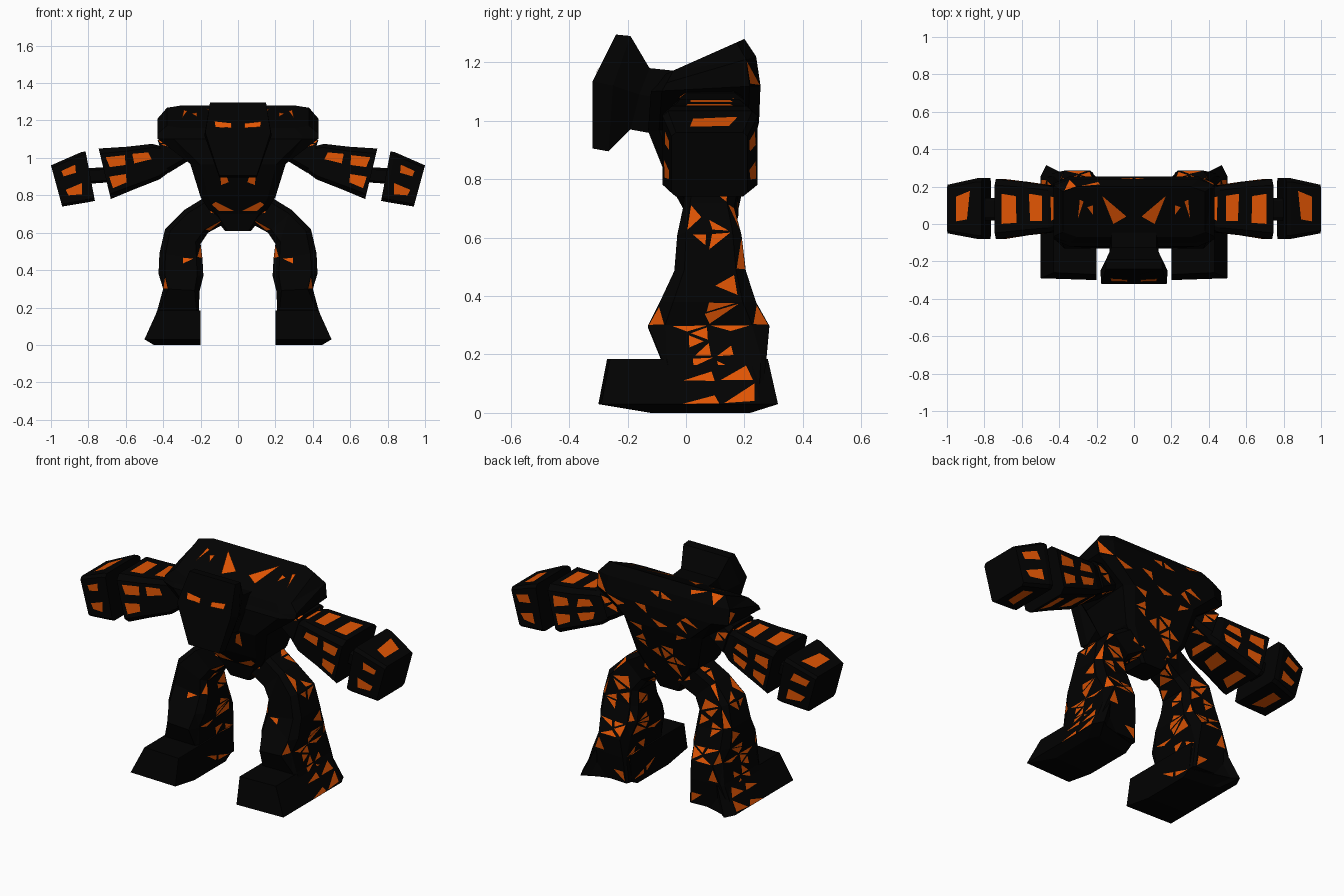
import bpy, bmesh, random
from mathutils import Vector

if "Cube" in bpy.data.objects:
    bpy.data.objects.remove(bpy.data.objects["Cube"])


def material(name, rgb):
    m = bpy.data.materials.new(name)
    m.diffuse_color = (*rgb, 1)
    m.use_nodes = True
    m.node_tree.nodes["Principled BSDF"].inputs["Base Color"].default_value = m.diffuse_color
    return m


ROCK = material("dark_rock", (0.0005, 0.0005, 0.0005))
LAVA = material("lava", (0.75, 0.09, 0.001))


def ring(a, b, y0, y1, tilt=0, c=0.14, split=False):
    """Chamfered rectangle: a-b is a line in the xz plane, y0-y1 the depth, tilt lifts the back."""
    a, b = Vector((a[0], 0, a[1])), Vector((b[0], 0, b[1]))
    uv = [(c, 0), (1 - c, 0), (1, c), (1, 1 - c), (1 - c, 1), (c, 1), (0, 1 - c), (0, c)]
    if split:
        uv.insert(5, (0.5, 1))
        uv.insert(1, (0.5, 0))
    return [a.lerp(b, u) + Vector((0, y0 + (y1 - y0) * v, tilt * (v - 0.5))) for u, v in uv]


def add_object(name, me, mirror=True):
    ob = bpy.data.objects.new(name, me)
    bpy.context.collection.objects.link(ob)
    if mirror:
        ob.modifiers.new("mirror", "MIRROR").use_mirror_merge = False


def loft(name, rings, cracks=0.0, shard=0, seed=1, mirror=True, inset=0.06, wobble=0.4,
         min_area=0.002, keep=None):
    """Skin the rings, then open lava patches; shard = largest edge of a triangular patch grid."""
    rng = random.Random(seed)
    bm = bmesh.new()
    vs = [[bm.verts.new(p) for p in r] for r in rings]
    n = len(vs[0])
    for lo, hi in zip(vs, vs[1:]):
        for i in range(n):
            j = (i + 1) % n
            bm.faces.new((lo[i], lo[j], hi[j], hi[i]))
    bm.faces.new(vs[0][::-1])
    bm.faces.new(vs[-1])
    bmesh.ops.recalc_face_normals(bm, faces=bm.faces[:])
    for _ in range(3 if shard else 0):
        bmesh.ops.triangulate(bm, faces=bm.faces[:])
        bmesh.ops.subdivide_edges(bm, edges=[e for e in bm.edges if e.calc_length() > shard], cuts=1)
    if shard:
        bmesh.ops.triangulate(bm, faces=bm.faces[:])
    for f in bm.faces[:]:
        if len(f.verts) > 4 or f.calc_area() < min_area or rng.random() > cracks:
            continue
        if keep and not keep(f.calc_center_median()):
            continue
        shortest = min(e.calc_length() for e in f.edges)
        bmesh.ops.inset_individual(bm, faces=[f], thickness=shortest * inset)
        mid = f.calc_center_median()
        for v in f.verts:
            v.co = v.co.lerp(mid, rng.uniform(0, wobble))
        f.material_index = 1
    me = bpy.data.meshes.new(name)
    bm.to_mesh(me)
    bm.free()
    me.materials.append(ROCK)
    me.materials.append(LAVA)
    add_object(name, me, mirror)


# torso: (half width, height, front, back, tilt)
torso = [(0.07, 0.61, 0.01, 0.16, 0), (0.14, 0.70, -0.01, 0.18, 0),
         (0.20, 0.79, -0.06, 0.20, 0), (0.255, 0.98, -0.13, 0.25, 0.03),
         (0.43, 1.11, -0.12, 0.255, 0.02), (0.43, 1.17, -0.10, 0.24, 0.10),
         (0.38, 1.22, -0.07, 0.20, 0.12)]
loft("torso", [ring((-w, z), (w, z), f, b, t, 0.1) for w, z, f, b, t in torso],
     0.28, 0.15, 2, mirror=False, min_area=0.0018, keep=lambda p: p.y > 0.185)


# head: rings of (y, z, half width) for chin, cheek and crown
def head_ring(*levels):
    right = [Vector((w, y, z)) for y, z, w in levels]
    return right + [Vector((-p.x, p.y, p.z)) for p in reversed(right)]


loft("head", [
    head_ring((-.32, .905, .10), (-.32, 1.135, .175), (-.24, 1.295, .15)),
    head_ring((-.265, .895, .10), (-.25, 1.12, .18), (-.19, 1.29, .15)),
    head_ring((-.19, .97, .09), (-.16, 1.09, .13), (-.125, 1.18, .12)),
    head_ring((-.08, .95, .09), (-.05, 1.07, .13), (-.03, 1.17, .12))], mirror=False)


# flat lava shapes given as corner points: eyes, shoulder-top, chest and hip cracks
def patch(name, pts):
    me = bpy.data.meshes.new(name)
    me.from_pydata(pts, [], [tuple(range(len(pts)))])
    me.materials.append(LAVA)
    add_object(name, me)


def top_z(y):
    return 1.164 + (y + 0.07) * 0.12 / 0.27


def chest_y(z):
    return -0.06 - (z - 0.79) * (0.4 if z > 0.79 else 0.556)


patch("eye", [(.035, -.309, 1.16), (.12, -.307, 1.165), (.125, -.292, 1.195), (.035, -.297, 1.185)])
for i, tri in enumerate([[(.04, .04), (.11, .0), (.17, .15)], [(.22, .05), (.25, .09), (.22, .1)],
                         [(.27, .12), (.30, .03), (.29, .13)]]):
    patch(f"shoulder_crack_{i}", [(x, y, top_z(y) + 0.003) for x, y in tri])
for i, quad in enumerate([[(.05, .87), (.09, .855), (.10, .95), (.07, .93)],
                          [(.02, .715), (.10, .715), (.14, .75), (.12, .765)]]):
    patch(f"chest_crack_{i}", [(x, chest_y(z) - 0.003, z) for x, z in quad])

# legs: inner point, outer point, front, back, tilt, chamfer; the heel flares into the foot
leg = [((.05, .66), (.16, .80), .00, .18), ((.16, .60), (.29, .72), -.01, .165),
       ((.20, .54), (.39, .62), -.03, .19), ((.19, .46), (.42, .49), -.04, .205),
       ((.185, .37), (.425, .38), -.09, .24), ((.205, .29), (.40, .30), -.13, .285),
       ((.21, .18), (.43, .19), -.085, .275, 0, .05), ((.20, .03), (.485, .04), -.05, .26, 0, .04)]
loft("leg", [ring(*s) for s in leg], 0.24, 0.15, 7, min_area=0.0016,
     keep=lambda p: p.z > 0.28 or p.y > 0.02)


# feet: outline with a pointed outer heel, (inner x, outer x, toe y, inner heel y, heel y)
def foot_ring(x0, x1, toe, inner, heel, z):
    return [Vector(p) for p in ((x0, toe, z), (x1, toe + .01, z), (x1, heel - .06, z),
                                (x1 - .03, heel, z), (x1 - .07, heel - .03, z), (x0, inner, z))]


loft("foot", [foot_ring(.20, .45, -.12, .17, .22, 0), foot_ring(.20, .50, -.30, .22, .315, .03),
              foot_ring(.20, .43, -.27, .235, .28, .185)], 0.25, 0.16, 4,
     keep=lambda p: p.y > 0.05 and p.z > 0.03)

# arms: top point, bottom point, front, back
upper = [((.28, 1.14), (.24, 1.0), .00, .17), ((.43, 1.095), (.37, .92), -.03, .20)]
loft("upper_arm", [ring(*s) for s in upper], 0.25, 0.12, 3, min_area=0.0015)
fore = [((.40, 1.06), (.36, .93), -.02, .18), ((.46, 1.075), (.42, .885), -.045, .205),
        ((.59, 1.06), (.56, .83), -.06, .225), ((.745, 1.05), (.68, .78), -.08, .24)]
loft("forearm", [ring(*s, c=0.1, split=True) for s in fore], 0.75, 0, 12,
     inset=0.3, wobble=0.35, min_area=0.006)
wrist = [((.68, .95), (.68, .87), .02, .14), ((.83, .945), (.82, .86), .02, .14)]
loft("wrist", [ring(*s) for s in wrist])
hand = [((.815, 1.035), (.765, .77), -.08, .245), ((.84, 1.03), (.79, .765), -.08, .245),
        ((1.0, .96), (.94, .74), -.05, .21)]
loft("fist", [ring(*s, c=0.06, split=True) for s in hand], 1, 0, 5,
     inset=0.36, wobble=0.45, min_area=0.01)
